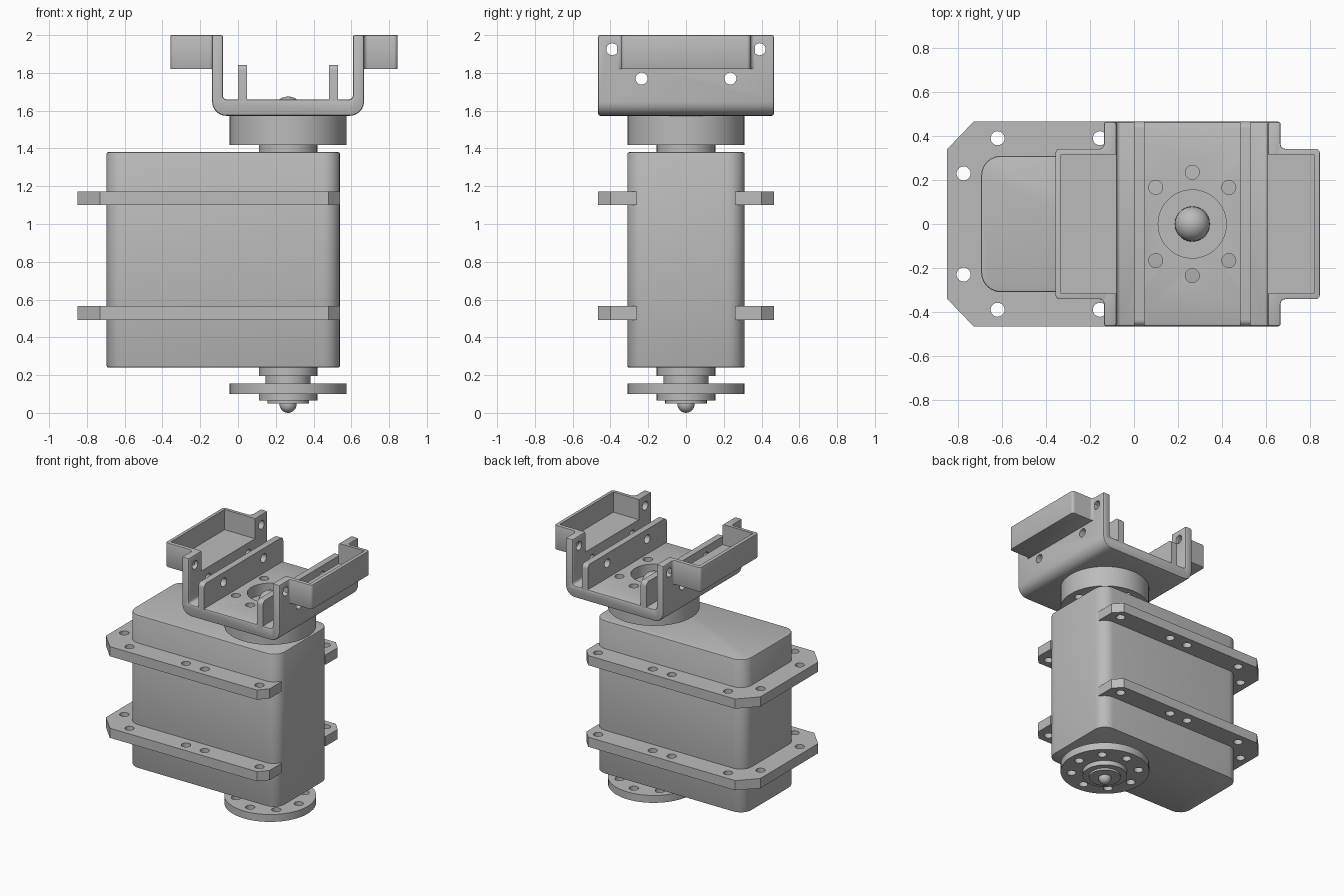
import bpy, bmesh, math
from mathutils import Vector

if "Cube" in bpy.data.objects:
    bpy.data.objects.remove(bpy.data.objects["Cube"])

GREY = bpy.data.materials.new("light_grey")
GREY.use_nodes = True
GREY.diffuse_color = (0.5, 0.5, 0.5, 1)
GREY.node_tree.nodes["Principled BSDF"].inputs["Base Color"].default_value = (0.5, 0.5, 0.5, 1)

AXIS = 0.265   # x of the output shaft
HOLE = 0.032


def rounded(corners, steps=6):
    """Outline from (u, v, radius) corners."""
    out, n = [], len(corners)
    for i, (u, v, r) in enumerate(corners):
        p = Vector((u, v))
        if r == 0:
            out.append(p)
            continue
        a = (Vector(corners[i - 1][:2]) - p).normalized() * r
        b = (Vector(corners[(i + 1) % n][:2]) - p).normalized() * r
        for k in range(steps + 1):
            t = math.pi / 2 * k / steps
            out.append(p + a * (1 - math.sin(t)) + b * (1 - math.cos(t)))
    return out


def rect(u0, u1, v0, v1, r=0):
    return [(u0, v0, r), (u1, v0, r), (u1, v1, r), (u0, v1, r)]


PLACE = {"x": lambda u, v, d: (d, u, v),
         "y": lambda u, v, d: (u, d, v),
         "z": lambda u, v, d: (u, v, d)}


def apply(ob, kind, **settings):
    bpy.context.view_layer.objects.active = ob
    mod = ob.modifiers.new(kind.lower(), kind)
    for key, value in settings.items():
        setattr(mod, key, value)
    bpy.ops.object.modifier_apply(modifier=mod.name)


def finish(name, bm):
    bmesh.ops.recalc_face_normals(bm, faces=bm.faces)
    mesh = bpy.data.meshes.new(name)
    bm.to_mesh(mesh)
    bm.free()
    mesh.materials.append(GREY)
    ob = bpy.data.objects.new(name, mesh)
    bpy.context.collection.objects.link(ob)
    return ob


def prism(name, corners, d0, d1, axis="z", bevel=0):
    bm = bmesh.new()
    face = bm.faces.new([bm.verts.new(PLACE[axis](p.x, p.y, d0)) for p in rounded(corners)])
    top = bmesh.ops.extrude_face_region(bm, geom=[face])["geom"]
    shift = Vector(PLACE[axis](0, 0, d1 - d0))
    bmesh.ops.translate(bm, verts=[g for g in top if isinstance(g, bmesh.types.BMVert)], vec=shift)
    ob = finish(name, bm)
    if bevel:
        apply(ob, "BEVEL", width=bevel, segments=2, limit_method="ANGLE", angle_limit=math.radians(60))
    return ob


def disc(name, u, v, r, d0, d1, axis="z", sides=48):
    bm = bmesh.new()
    pts = [(u + r * math.cos(2 * math.pi * k / sides), v + r * math.sin(2 * math.pi * k / sides))
           for k in range(sides)]
    low = [bm.verts.new(PLACE[axis](a, b, d0)) for a, b in pts]
    high = [bm.verts.new(PLACE[axis](a, b, d1)) for a, b in pts]
    bm.faces.new(low)
    bm.faces.new(high)
    for k in range(sides):
        j = (k + 1) % sides
        bm.faces.new((low[k], low[j], high[j], high[k]))
    return finish(name, bm)


def cut(ob, cutter):
    cutter.hide_render = True
    apply(ob, "BOOLEAN", operation="DIFFERENCE", solver="EXACT", object=cutter)
    bpy.data.objects.remove(cutter)


def drill(ob, spots, d0, d1, axis="z"):
    for u, v in spots:
        cut(ob, disc("drill", u, v, HOLE, d0, d1, axis, 20))


def ball(name, r, z):
    bm = bmesh.new()
    bmesh.ops.create_uvsphere(bm, u_segments=28, v_segments=14, radius=r)
    bmesh.ops.translate(bm, verts=bm.verts, vec=(AXIS, 0, z))
    return finish(name, bm)


def ring(count, skip=()):
    return [(AXIS + 0.235 * math.cos(2 * math.pi * k / count), 0.235 * math.sin(2 * math.pi * k / count))
            for k in range(count) if k not in skip]


# Motor case
prism("case", rect(-0.695, 0.54, -0.31, 0.31, 0.09), 0.24, 1.38, bevel=0.008)

# Mounting flanges with screw holes
flange_outline = [(-0.85, -0.34, 0), (-0.73, -0.465, 0), (0.48, -0.465, 0), (0.54, -0.4, 0),
                  (0.54, -0.26, 0), (0.44, -0.26, 0), (0.44, 0.26, 0), (0.54, 0.26, 0),
                  (0.54, 0.4, 0), (0.48, 0.465, 0), (-0.73, 0.465, 0), (-0.85, 0.34, 0)]
flange_holes = [(x, s * y) for s in (-1, 1)
                for x, y in ((-0.775, 0.23), (-0.62, 0.39), (-0.155, 0.39), (0, 0.39), (0.45, 0.39))]
for label, z in (("lower", 0.493), ("upper", 1.1)):
    flange = prism(label + "_flange", flange_outline, z, z + 0.072)
    drill(flange, flange_holes, z - 0.1, z + 0.2)

# Upper shaft and horn
disc("upper_shaft", AXIS, 0, 0.155, 1.37, 1.43)
upper_horn = disc("upper_horn", AXIS, 0, 0.31, 1.417, 1.575)
drill(upper_horn, ring(8), 1.3, 1.7)
ball("upper_screw_head", 0.08, 1.595)

# Lower bearing stack and horn
disc("lower_collar", AXIS, 0, 0.155, 0.195, 0.25)
disc("lower_shaft", AXIS, 0, 0.12, 0.15, 0.2)
lower_horn = disc("lower_horn", AXIS, 0, 0.31, 0.1, 0.155)
drill(lower_horn, ring(8), 0, 0.3)
disc("lower_washer", AXIS, 0, 0.155, 0.065, 0.105)
disc("lower_cap", AXIS, 0, 0.11, 0.05, 0.07)
ball("lower_screw_head", 0.045, 0.045)

# U-shaped bracket
u_profile = [(-0.137, 1.573, 0.075), (0.667, 1.573, 0.075), (0.667, 2, 0), (0.608, 2, 0),
             (0.608, 1.66, 0.02), (-0.08, 1.66, 0.02), (-0.08, 2, 0), (-0.137, 2, 0)]
bracket = prism("bracket", u_profile, -0.465, 0.465, "y", bevel=0.01)
cut(bracket, disc("bore", AXIS, 0, 0.155, 1.5, 1.8))
drill(bracket, ring(8, skip=(0, 4)), 1.5, 1.8)
wall_holes = [(s * y, z) for s in (-1, 1) for y, z in ((0.235, 1.77), (0.39, 1.925))]
drill(bracket, wall_holes, -0.5, 1, "x")

# Open trays outside each bracket wall, and the ribs inside them
for label, s, reach in (("right", -1, 0.622), ("left", 1, 0.58)):
    def at(d):
        return AXIS + s * d

    outline = [(at(0.37), -0.365, 0), (at(0.402), -0.365, 0), (at(0.402), -0.342, 0.02),
               (at(reach), -0.342, 0.02), (at(reach), 0.342, 0.02), (at(0.402), 0.342, 0.02),
               (at(0.402), 0.365, 0), (at(0.37), 0.365, 0)]
    tray = prism(label + "_tray", outline, 1.82, 2, bevel=0.008)
    for part in (tray, bracket):
        cut(part, prism("pocket", rect(at(0.3), at(reach - 0.026), -0.315, 0.315), 1.85, 2.1))

    x0, x1 = sorted((at(0.218), at(0.265)))
    rib_side = [(-0.465, 1.63, 0), (0.465, 1.63, 0), (0.465, 1.843, 0.03), (-0.465, 1.843, 0.03)]
    rib = prism(label + "_rib", rib_side, x0, x1, "x")
    drill(rib, [(-0.235, 1.77), (0.235, 1.77)], -0.5, 1, "x")

# Smooth the round surfaces, keep edges crisp
bpy.ops.object.select_all(action="DESELECT")
for ob in bpy.context.collection.objects:
    if ob.type == "MESH":
        ob.select_set(True)
        bpy.context.view_layer.objects.active = ob
bpy.ops.object.shade_smooth_by_angle(angle=math.radians(32))
